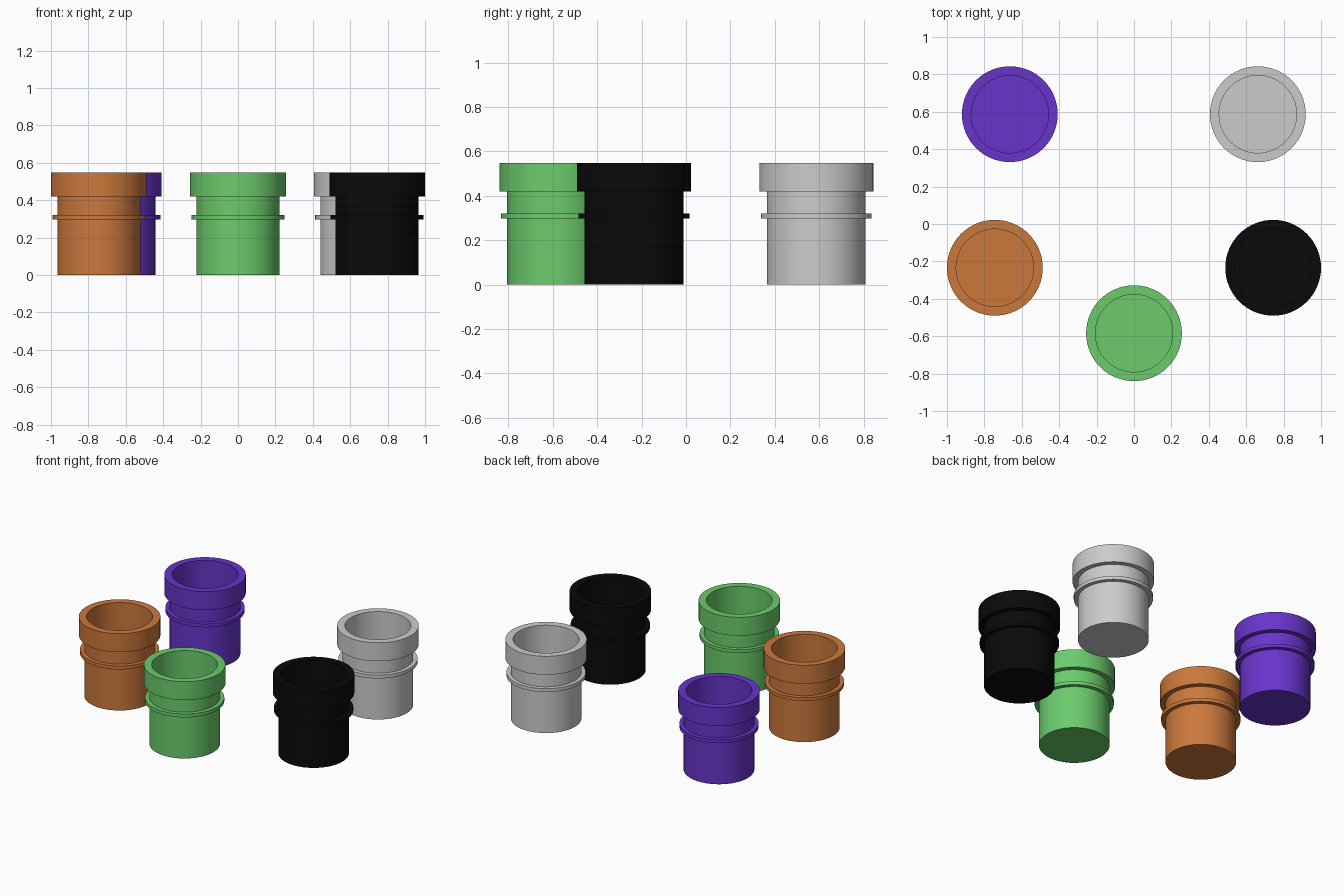
import bpy, bmesh
from math import sin, cos, tau

if "Cube" in bpy.data.objects:
    bpy.data.objects.remove(bpy.data.objects["Cube"])

SIDES = 64
# Half section of a pot (radius, height): base, body, thin ring, thick rim, hollow inside
PROFILE = [(0.222, 0), (0.222, 0.297), (0.249, 0.297), (0.249, 0.321),
           (0.222, 0.321), (0.222, 0.42), (0.256, 0.42), (0.256, 0.548),
           (0.207, 0.548), (0.207, 0.015)]


def lathe_pot(name, x, y, color=None):
    bm = bmesh.new()
    rings = [[bm.verts.new((r * cos(tau * i / SIDES), r * sin(tau * i / SIDES), z))
              for i in range(SIDES)] for r, z in PROFILE]
    for a, b in zip(rings, rings[1:]):
        for i in range(SIDES):
            j = (i + 1) % SIDES
            bm.faces.new((a[i], a[j], b[j], b[i]))
    bm.faces.new(rings[0][::-1])   # underside
    bm.faces.new(rings[-1])        # inner floor
    mesh = bpy.data.meshes.new(name)
    bm.to_mesh(mesh)
    bm.free()
    ob = bpy.data.objects.new(name, mesh)
    ob.location = (x, y, 0)
    bpy.context.collection.objects.link(ob)
    if color:
        mat = bpy.data.materials.new(name + "_paint")
        mat.diffuse_color = (*color, 1)
        mat.use_nodes = True
        mat.node_tree.nodes["Principled BSDF"].inputs["Base Color"].default_value = mat.diffuse_color
        mesh.materials.append(mat)
    # Smooth round walls with crisp rim edges
    bpy.ops.object.select_all(action='DESELECT')
    ob.select_set(True)
    bpy.context.view_layer.objects.active = ob
    bpy.ops.object.shade_smooth_by_angle(angle=0.6)


# Five pots arranged in an open ring
lathe_pot("purple_pot", -0.664, 0.587, (0.14, 0.035, 0.6))
lathe_pot("grey_pot", 0.662, 0.587)
lathe_pot("orange_pot", -0.744, -0.234, (0.6, 0.19, 0.045))
lathe_pot("black_pot", 0.744, -0.234, (0.003, 0.003, 0.003))
lathe_pot("green_pot", 0, -0.584, (0.15, 0.6, 0.15))
